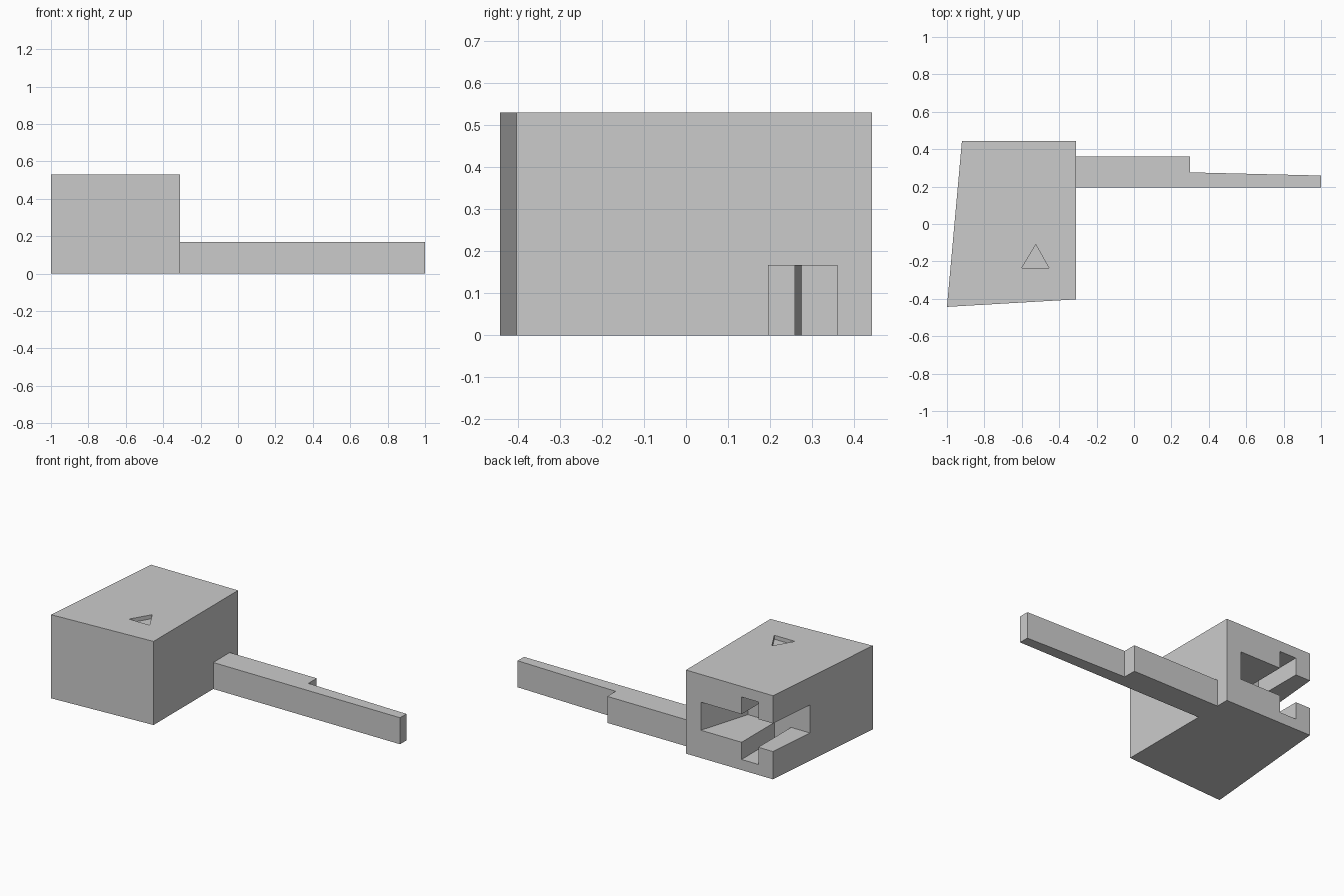
import bpy
import bmesh

if "Cube" in bpy.data.objects:
    bpy.data.objects.remove(bpy.data.objects["Cube"], do_unlink=True)

grey = bpy.data.materials.new("light_grey")
grey.use_nodes = True
grey.diffuse_color = (0.6, 0.6, 0.6, 1)
grey.node_tree.nodes["Principled BSDF"].inputs["Base Color"].default_value = (0.6, 0.6, 0.6, 1)


def prism(name, outline, bottom, top):
    """Extrude a plan outline (counter-clockwise) between two heights."""
    bm = bmesh.new()
    base = bm.faces.new([bm.verts.new((x, y, bottom)) for x, y in outline])
    ext = bmesh.ops.extrude_face_region(bm, geom=[base])
    moved = [v for v in ext["geom"] if isinstance(v, bmesh.types.BMVert)]
    bmesh.ops.translate(bm, verts=moved, vec=(0, 0, top - bottom))
    bmesh.ops.recalc_face_normals(bm, faces=bm.faces)
    mesh = bpy.data.meshes.new(name)
    bm.to_mesh(mesh)
    bm.free()
    mesh.materials.append(grey)
    obj = bpy.data.objects.new(name, mesh)
    bpy.context.collection.objects.link(obj)
    return obj


def cut(target, cutter):
    """Subtract a hidden cutter from the target."""
    cutter.hide_render = True
    cutter.hide_viewport = True
    cutter.display_type = 'WIRE'
    mod = target.modifiers.new(cutter.name, 'BOOLEAN')
    mod.operation = 'DIFFERENCE'
    mod.solver = 'EXACT'
    mod.object = cutter


# Block with two skewed sides
block = prism("block", [(-1, -0.443), (-0.31, -0.403), (-0.31, 0.443), (-0.92, 0.443)], 0, 0.53)

# Horizontal slot, open to the back and the outer side, with a slanted inner wall
cut(block, prism("slot_cutter",
                 [(-1.2, 0.114), (-0.515, 0.114), (-0.414, 0.443), (-0.384, 0.54), (-1.2, 0.54)],
                 0.176, 0.354))

# Taller groove crossing the slot
cut(block, prism("groove_cutter",
                 [(-0.817, 0.114), (-0.70, 0.114), (-0.70, 0.54), (-0.817, 0.54)],
                 0.067, 0.463))

# Shallow triangular recess in the top
cut(block, prism("recess_cutter", [(-0.60, -0.235), (-0.455, -0.235), (-0.525, -0.11)], 0.505, 0.6))

# Stepped, slightly tapering arm
prism("arm", [(-0.31, 0.195), (1, 0.195), (1, 0.259), (0.3, 0.276), (0.3, 0.36), (-0.31, 0.36)], 0, 0.168)
